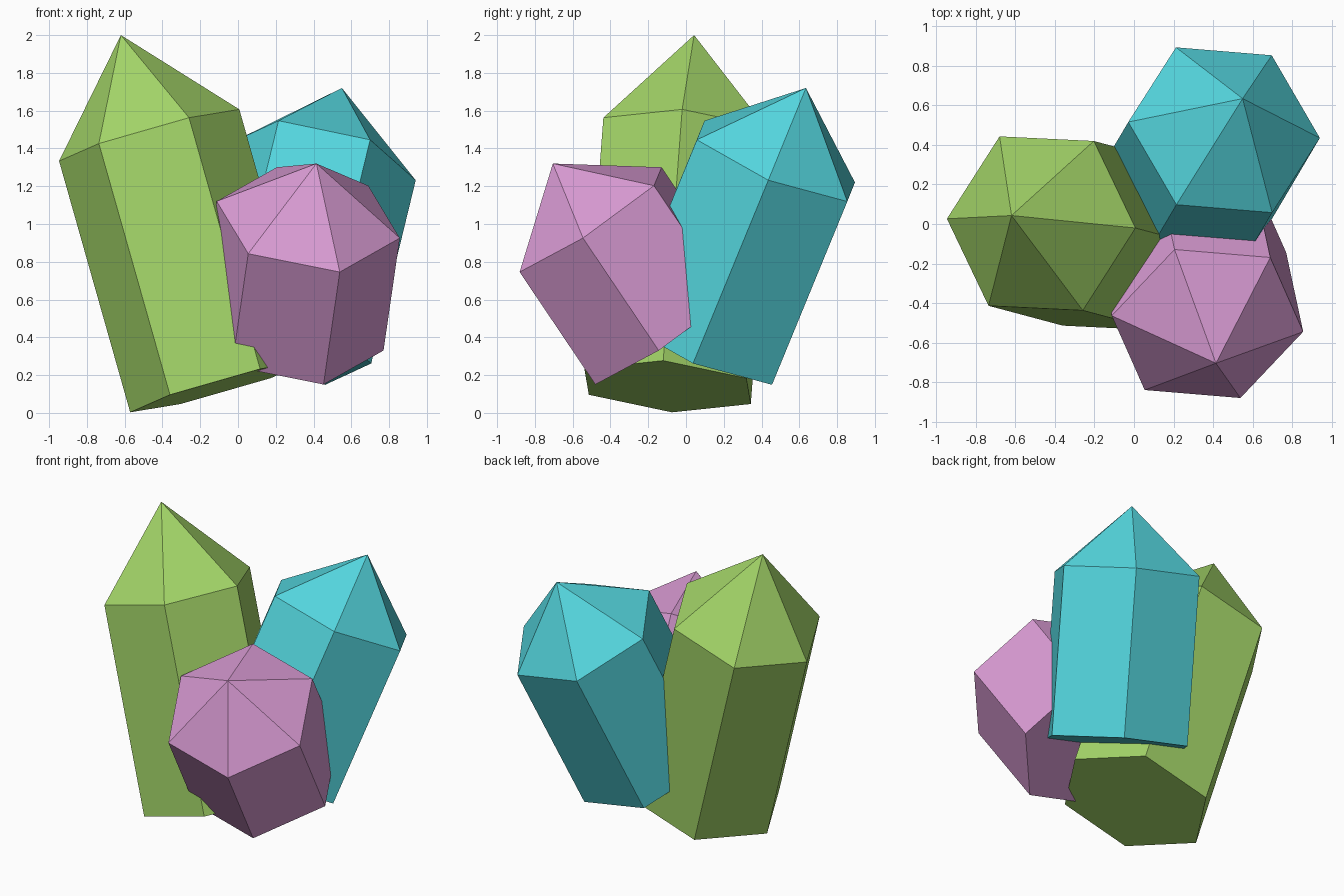
import bpy, bmesh, math
from mathutils import Vector, Matrix

if "Cube" in bpy.data.objects:
    bpy.data.objects.remove(bpy.data.objects["Cube"])


def material(name, color):
    m = bpy.data.materials.new(name)
    m.diffuse_color = (*color, 1)
    m.use_nodes = True
    m.node_tree.nodes["Principled BSDF"].inputs["Base Color"].default_value = m.diffuse_color
    return m


def crystal(name, mat, shoulder, apex, length, radius, corner):
    """Hexagonal prism of given length below the shoulder, with a pointed tip at apex."""
    shoulder, apex = Vector(shoulder), Vector(apex)
    axis = (apex - shoulder).normalized()
    side = Vector(corner) - shoulder
    side = (side - axis * side.dot(axis)).normalized() * radius
    bm = bmesh.new()
    ring = [Matrix.Rotation(i * math.pi / 3, 3, axis) @ side for i in range(6)]
    top = [bm.verts.new(shoulder + r) for r in ring]
    base = [bm.verts.new(shoulder - axis * length + r) for r in ring]
    tip = bm.verts.new(apex)
    for i in range(6):
        j = (i + 1) % 6
        bm.faces.new((base[i], base[j], top[j], top[i]))
        bm.faces.new((top[i], top[j], tip))
    bm.faces.new(base[::-1])
    bmesh.ops.recalc_face_normals(bm, faces=bm.faces)
    mesh = bpy.data.meshes.new(name)
    bm.to_mesh(mesh)
    bm.free()
    mesh.materials.append(mat)
    ob = bpy.data.objects.new(name, mesh)
    bpy.context.collection.objects.link(ob)
    return ob


# Tall crystal on the left
crystal("tall_crystal", material("lime green", (0.37, 0.67, 0.14)),
        (-0.47, 0.003, 1.47), (-0.62, 0.043, 2.0), 1.386, 0.497, (0.005, -0.02, 1.61))
# Middle crystal leaning back right
crystal("back_crystal", material("turquoise", (0.09, 0.68, 0.74)),
        (0.456, 0.476, 1.333), (0.55, 0.635, 1.72), 1.075, 0.497, (0.94, 0.435, 1.23))
# Short crystal leaning forward
crystal("front_crystal", material("orchid pink", (0.70, 0.33, 0.66)),
        (0.372, -0.505, 1.023), (0.415, -0.705, 1.32), 0.723, 0.496, (0.857, -0.545, 0.925))
